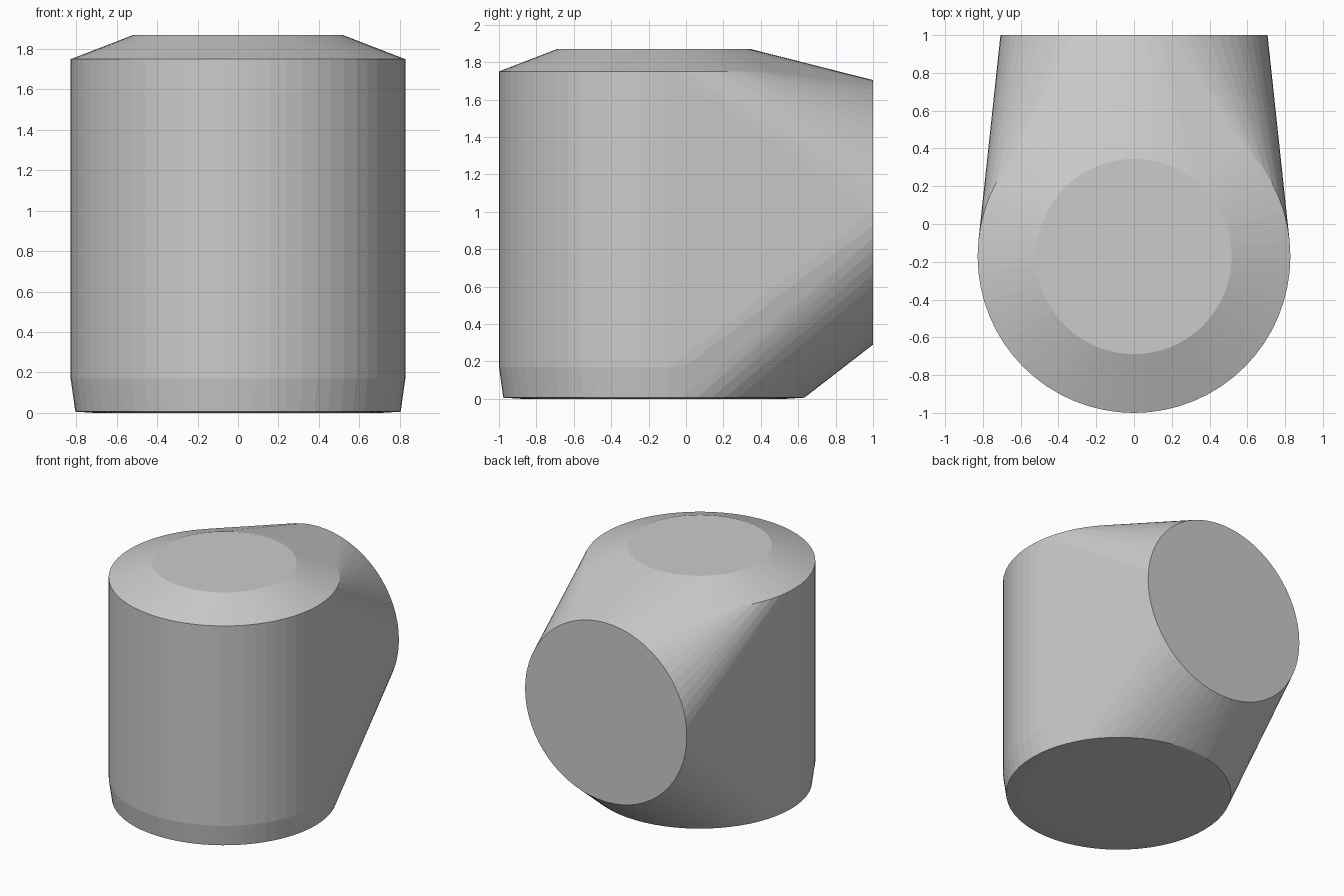
import bpy, bmesh
from math import cos, sin, pi, radians

cube = bpy.data.objects.get("Cube")
if cube:
    bpy.data.objects.remove(cube, do_unlink=True)

SEGMENTS = 64
AXIS_Y = -0.172

grey = bpy.data.materials.new("plain_grey")
grey.use_nodes = True
colour = (0.6, 0.6, 0.6, 1)
grey.diffuse_color = colour
grey.node_tree.nodes["Principled BSDF"].inputs["Base Color"].default_value = colour

bm = bmesh.new()


def angles():
    return [2 * pi * i / SEGMENTS for i in range(SEGMENTS)]


# Upright drum: rings of (radius, height) around a vertical axis
for r, z in [(0.71, 0), (0.805, 0.006), (0.828, 0.17), (0.828, 1.75), (0.517, 1.87)]:
    for a in angles():
        bm.verts.new((r * cos(a), AXIS_Y + r * sin(a), z))

# Round rear face
for a in angles():
    bm.verts.new((0.707 * cos(a), 1, 0.997 + 0.707 * sin(a)))

# Skin the drum and rear face into one blended body
hull = bmesh.ops.convex_hull(bm, input=bm.verts[:])
loose = {v for v in hull["geom_interior"] + hull["geom_unused"]
         if isinstance(v, bmesh.types.BMVert) and not v.link_faces}
bmesh.ops.delete(bm, geom=list(loose), context="VERTS")
bmesh.ops.dissolve_limit(bm, angle_limit=radians(0.3), verts=bm.verts[:], edges=bm.edges[:])
bmesh.ops.recalc_face_normals(bm, faces=bm.faces[:])

mesh = bpy.data.meshes.new("body")
bm.to_mesh(mesh)
bm.free()
mesh.materials.append(grey)
body = bpy.data.objects.new("body", mesh)
bpy.context.collection.objects.link(body)
